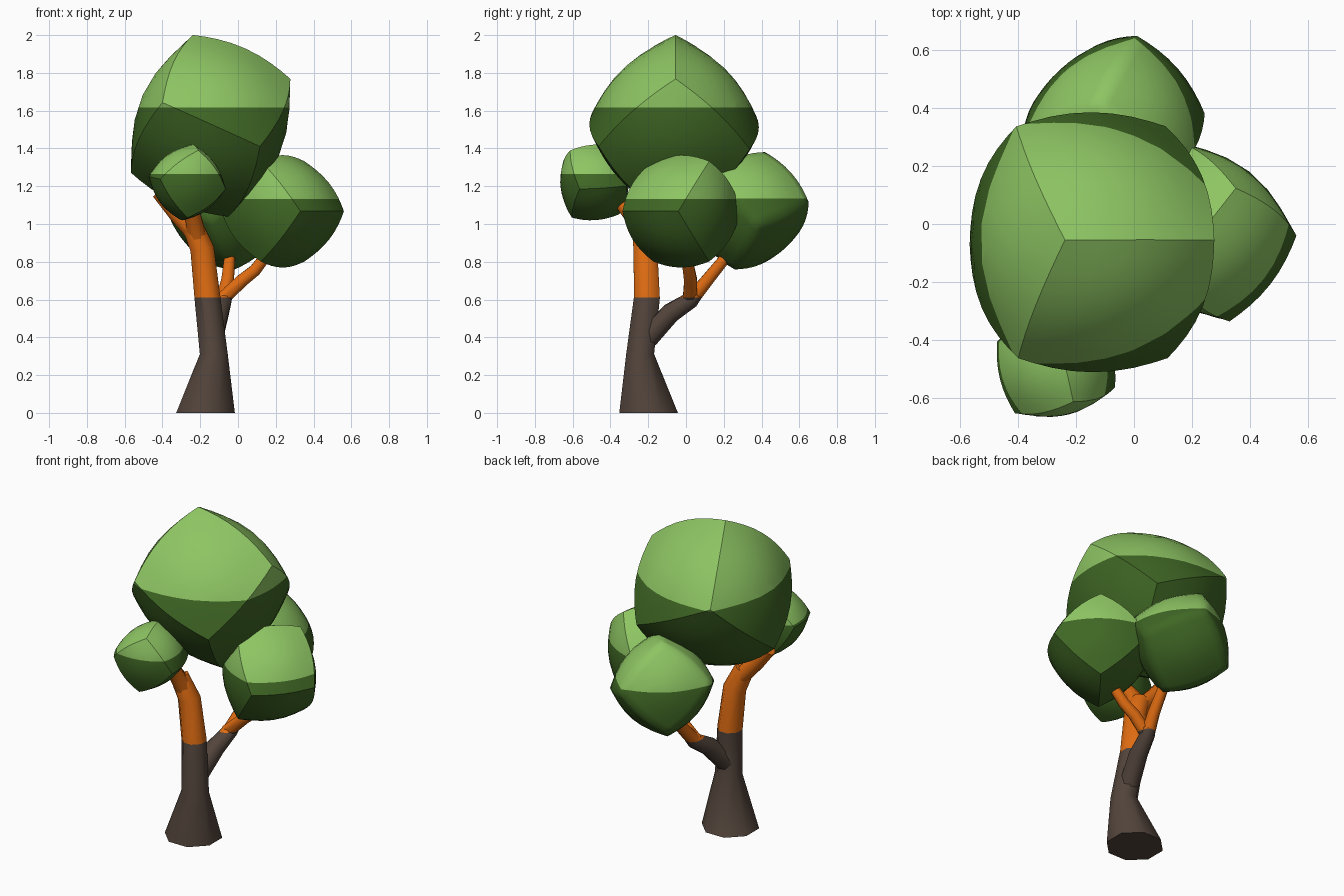
import bpy, bmesh
from mathutils import Vector, Matrix

if "Cube" in bpy.data.objects:
    bpy.data.objects.remove(bpy.data.objects["Cube"])


def material(name, rgb):
    m = bpy.data.materials.new(name)
    m.diffuse_color = (*rgb, 1)
    m.use_nodes = True
    m.node_tree.nodes["Principled BSDF"].inputs["Base Color"].default_value = m.diffuse_color
    return m


LIGHT = material("light_green", (0.27, 0.56, 0.125))
DARK = material("dark_green", (0.050, 0.135, 0.018))
BROWN = material("brown_bark", (0.085, 0.058, 0.044))
ORANGE = material("orange_bark", (0.74, 0.15, 0.006))


def finish(name, bm, split, lower, upper, angle):
    """Cut at a height, colour below and above, and smooth by angle."""
    bmesh.ops.bisect_plane(bm, geom=bm.verts[:] + bm.edges[:] + bm.faces[:],
                           plane_co=(0, 0, split), plane_no=(0, 0, 1), dist=1e-5)
    bmesh.ops.recalc_face_normals(bm, faces=bm.faces[:])
    for f in bm.faces:
        f.material_index = 1 if f.calc_center_median().z > split else 0
    me = bpy.data.meshes.new(name)
    bm.to_mesh(me)
    bm.free()
    me.materials.append(lower)
    me.materials.append(upper)
    ob = bpy.data.objects.new(name, me)
    bpy.context.collection.objects.link(ob)
    bpy.ops.object.select_all(action='DESELECT')
    ob.select_set(True)
    bpy.context.view_layer.objects.active = ob
    bpy.ops.object.shade_smooth_by_angle(angle=angle)


def leaf_clump(name, centre, radius, edge_a, edge_b, angle=0.45):
    """Puffed cube; edge_a and edge_b are two of its edge directions."""
    a = Vector(edge_a).normalized()
    c = a.cross(Vector(edge_b)).normalized()
    b = c.cross(a)
    rot = Matrix((a, b, c)).transposed()
    bm = bmesh.new()
    bmesh.ops.create_cube(bm, size=2)
    bmesh.ops.subdivide_edges(bm, edges=bm.edges[:], cuts=7, use_grid_fill=True)
    for v in bm.verts:
        p = v.co * 0.265 + v.co.normalized() * 0.541
        v.co = rot @ (p * radius) + Vector(centre)
    finish(name, bm, centre[2] + 0.2 * radius, DARK, LIGHT, angle)


def limb(name, path, sides=8):
    """Tapered tube through (x, y, z, radius) points; ends are capped."""
    bm = bmesh.new()
    pts = [Vector(p[:3]) for p in path]
    rings = []
    for i, p in enumerate(path):
        d = (pts[min(i + 1, len(pts) - 1)] - pts[max(i - 1, 0)]).normalized()
        if p[2] == 0:
            d = Vector((0, 0, 1))
        q = Vector((0, 0, 1)).rotation_difference(d)
        rings.append([bm.verts.new(pts[i] + q @ (Matrix.Rotation((k + 0.5) * 6.283185 / sides, 3, 'Z')
                                                 @ Vector((p[3], 0, 0)))) for k in range(sides)])
    for lo, hi in zip(rings, rings[1:]):
        for k in range(sides):
            n = (k + 1) % sides
            bm.faces.new((lo[k], lo[n], hi[n], hi[k]))
    bm.faces.new(rings[0][::-1])
    bm.faces.new(rings[-1])
    finish(name, bm, 0.61, BROWN, ORANGE, 0.9)


# Leaf clumps
leaf_clump("crown_leaves", (-0.145, -0.063, 1.52), 0.49, (0.51, 0, -0.23), (-0.16, -0.40, -0.35))
leaf_clump("right_leaves", (0.236, -0.025, 1.067), 0.325, (-0.23, -0.295, 0), (-0.209, 0.163, 0.264))
leaf_clump("back_leaves", (-0.07, 0.338, 1.07), 0.325, (-0.12, 0.1375, 0.06), (0.064, 0.113, -0.128), 1.6)
leaf_clump("front_leaves", (-0.269, -0.485, 1.22), 0.221, (-0.145, -0.05, 0.205), (-0.06, 0.245, 0.015))

# Trunk and limbs
limb("trunk", [(-0.172, -0.198, 0, 0.168), (-0.128, -0.243, 0.31, 0.08),
               (-0.162, -0.207, 0.61, 0.074), (-0.19, -0.215, 0.87, 0.068),
               (-0.245, -0.235, 1.0, 0.058)])
limb("left_branch", [(-0.21, -0.22, 0.93, 0.052), (-0.33, -0.23, 1.06, 0.047), (-0.42, -0.23, 1.17, 0.042)])
limb("front_branch", [(-0.21, -0.22, 0.90, 0.055), (-0.24, -0.29, 1.05, 0.045), (-0.25, -0.38, 1.16, 0.038)])
limb("fork_base", [(-0.135, -0.2, 0.40, 0.06), (-0.10, -0.08, 0.53, 0.055), (-0.075, 0.03, 0.60, 0.045),
                   (-0.065, 0.055, 0.635, 0.04)])
limb("fork_right_branch", [(-0.085, 0.02, 0.60, 0.04), (0.02, 0.025, 0.70, 0.037), (0.09, 0.015, 0.755, 0.034),
                           (0.17, 0.0, 0.86, 0.03)])
limb("fork_back_branch", [(-0.08, 0.02, 0.59, 0.042), (-0.055, 0.11, 0.70, 0.036), (-0.04, 0.24, 0.86, 0.03)])
